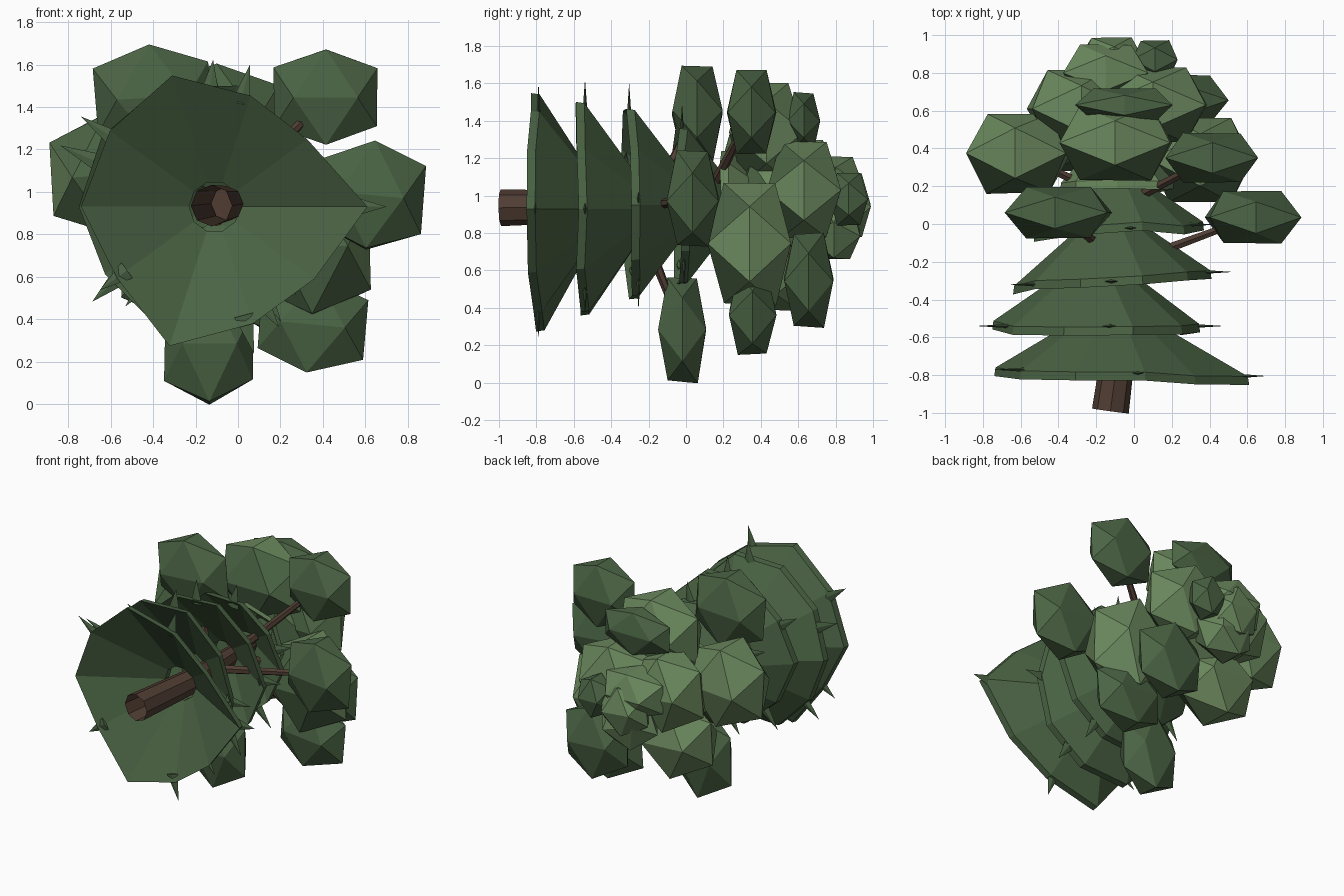
import bpy, bmesh, math, random
from mathutils import Vector, Matrix

if "Cube" in bpy.data.objects:
    bpy.data.objects.remove(bpy.data.objects["Cube"])

random.seed(4)


def material(name, color):
    m = bpy.data.materials.new(name)
    m.diffuse_color = (*color, 1)
    m.use_nodes = True
    m.node_tree.nodes["Principled BSDF"].inputs["Base Color"].default_value = m.diffuse_color
    return m


DARK = material("dark_green", (0.07, 0.127, 0.058))
LIGHT = material("light_green", (0.145, 0.245, 0.11))
BROWN = material("bark_brown", (0.08, 0.047, 0.033))


def finish(bm, name, *mats):
    bmesh.ops.recalc_face_normals(bm, faces=bm.faces)
    # faces turned toward the trunk base take the second material
    if len(mats) > 1:
        for f in bm.faces:
            f.normal_update()
            f.material_index = 1 if f.normal.y < -0.5 else 0
    me = bpy.data.meshes.new(name)
    bm.to_mesh(me)
    bm.free()
    for m in mats:
        me.materials.append(m)
    ob = bpy.data.objects.new(name, me)
    bpy.context.collection.objects.link(ob)
    return ob


def limb(name, a, b, r1, r2, sides, caps=True):
    """Tapered rod from a to b."""
    a, b = Vector(a), Vector(b)
    d = b - a
    bm = bmesh.new()
    rot = d.to_track_quat('Z', 'Y').to_matrix().to_4x4()
    bmesh.ops.create_cone(bm, cap_ends=caps, segments=sides, radius1=r1, radius2=r2,
                          depth=d.length, matrix=Matrix.Translation((a + b) / 2) @ rot)
    finish(bm, name, BROWN)


def skirt(name, center, y_top, outline, r_top, tilt=(0, 0), needles=(), mat=DARK):
    """Hollow cone layer with needles on its rim; outline holds rim radii from +x."""
    cx, y_rim, cz = center
    n = len(outline)
    bm = bmesh.new()
    jit = [random.uniform(-0.02, 0.02) for _ in range(n)]
    # outer neck, outer rim, lower lip, inner neck
    loops = []
    for kind in range(4):
        ring = []
        for i, r in enumerate(outline):
            a = 2 * math.pi * i / n
            rad = (r_top, r * 0.99, r, r_top)[kind]
            u, w = rad * math.cos(a), rad * math.sin(a)
            rim = y_rim + jit[i] + tilt[0] * u + tilt[1] * w
            y = (y_top, rim, rim - 0.045, y_top - 0.045)[kind]
            ring.append(bm.verts.new((cx + u, y, cz + w)))
        loops.append(ring)
    for k in range(4):
        p, q = loops[k], loops[(k + 1) % 4]
        for i in range(n):
            j = (i + 1) % n
            bm.faces.new((p[i], p[j], q[j], q[i]))
    finish(bm, name, mat)

    # thin needles pointing outward from the rim
    bm = bmesh.new()
    for deg, length in needles:
        a = math.radians(deg)
        f = deg / 360 * n
        i = int(f)
        r = outline[i % n] * (1 - f + i) + outline[(i + 1) % n] * (f - i) - 0.06
        out = Vector((math.cos(a), 0, math.sin(a)))
        side = Vector((-out.z, 0, out.x))
        c = Vector((cx, y_rim - 0.01 + r * (tilt[0] * out.x + tilt[1] * out.z), cz)) + out * r
        base = [bm.verts.new(c + v) for v in
                (side * 0.045, Vector((0, 0.012, 0)), side * -0.045, Vector((0, -0.012, 0)))]
        tip = bm.verts.new(c + out * (length + 0.06))
        bm.faces.new(base)
        for k in range(4):
            bm.faces.new((base[k], base[(k + 1) % 4], tip))
    finish(bm, name + "_needles", DARK)


PHI = (1 + 5 ** 0.5) / 2


def clump(name, center, size, mat, spin):
    """Faceted leaf ball: a stretched icosahedron; size holds its half extents."""
    bm = bmesh.new()
    for s in (-1 / PHI, 1 / PHI):
        for t in (-1, 1):
            for p in ((0, s, t), (s, t, 0), (t, 0, s)):
                v = Vector(p) * random.uniform(0.97, 1.03)
                v = Matrix.Rotation(math.radians(spin), 3, 'Y') @ v
                bm.verts.new(Vector(center) + Vector(v[i] * size[i] for i in range(3)))
    bmesh.ops.convex_hull(bm, input=bm.verts)
    if mat is LIGHT:
        finish(bm, name, LIGHT, DARK)
    else:
        finish(bm, name, mat)


# Trunk, slightly bent and open at the foot
limb("trunk_lower", (-0.125, -0.99, 0.935), (-0.045, -0.4, 0.945), 0.098, 0.082, 8, False)
limb("trunk_upper", (-0.045, -0.42, 0.945), (-0.09, 0.75, 0.95), 0.083, 0.03, 8)

# Cone layers
skirt("skirt_bottom", (-0.11, -0.775, 0.93), -0.46,
      [0.72, 0.54, 0.55, 0.65, 0.61, 0.63, 0.57, 0.69, 0.58, 0.58], 0.12, (-0.03, 0),
      ((0, 0.09), (76, 0.13), (146, 0.15), (216, 0.1), (285, 0.13)))
skirt("skirt_second", (-0.19, -0.53, 0.93), -0.2,
      [0.54, 0.55, 0.6, 0.59, 0.56, 0.56, 0.54, 0.6, 0.58, 0.55], 0.1, (0, 0),
      ((0, 0.13), (84, 0.1), (156, 0.15), (222, 0.12), (304, 0.12)))
skirt("skirt_third", (-0.12, -0.275, 0.95), 0.05,
      [0.53, 0.5, 0.54, 0.53, 0.5, 0.52, 0.5, 0.53, 0.51, 0.5], 0.09, (0.07, -0.04),
      ((4, 0.12), (90, 0.12), (148, 0.14), (230, 0.13), (300, 0.14)))
skirt("skirt_fourth", (-0.09, -0.015, 0.95), 0.27,
      [0.46, 0.44, 0.43, 0.45, 0.42, 0.44, 0.43, 0.45, 0.44, 0.42], 0.08, (0.06, 0),
      ((20, 0.1), (80, 0.12), (160, 0.12), (236, 0.12), (310, 0.14)))
skirt("skirt_top", (-0.09, 0.23, 0.95), 0.48,
      [0.3, 0.32, 0.29, 0.31, 0.3, 0.32, 0.29, 0.31], 0.07, mat=LIGHT)

# Leaf clumps: center, half extents, material, spin about the trunk direction
CLUMPS = [
    ("upper_left", (-0.40, 0.06, 1.445), (0.275, 0.135, 0.25), DARK, -4),
    ("upper_right", (0.415, 0.35, 1.445), (0.245, 0.13, 0.225), DARK, 0),
    ("far_right", (0.625, 0.035, 0.985), (0.245, 0.135, 0.255), DARK, 5),
    ("far_left", (-0.61, 0.375, 1.08), (0.27, 0.21, 0.28), LIGHT, -4),
    ("lowest", (-0.135, -0.02, 0.285), (0.21, 0.13, 0.28), DARK, 0),
    ("lower_right", (0.35, 0.355, 0.375), (0.25, 0.125, 0.225), DARK, 6),
    ("right_side", (0.35, 0.34, 0.745), (0.27, 0.225, 0.325), LIGHT, 0),
    ("lower_back", (0.25, 0.655, 0.55), (0.24, 0.13, 0.25), DARK, 3),
    ("back_right", (0.10, 0.63, 1.03), (0.28, 0.195, 0.255), LIGHT, 0),
    ("top_back", (-0.05, 0.63, 1.40), (0.26, 0.085, 0.15), DARK, 0),
    ("top_middle", (-0.10, 0.43, 1.34), (0.30, 0.195, 0.27), LIGHT, 0),
    ("back_left", (-0.30, 0.61, 1.04), (0.25, 0.2, 0.26), LIGHT, 5),
    ("lower_left", (-0.28, 0.48, 0.64), (0.27, 0.2, 0.25), LIGHT, 3),
    ("crown", (-0.12, 0.865, 0.95), (0.17, 0.12, 0.17), LIGHT, 5),
    ("crown_upper", (-0.15, 0.80, 1.05), (0.22, 0.15, 0.16), LIGHT, 0),
    ("crown_lower", (-0.10, 0.79, 0.82), (0.2, 0.14, 0.17), LIGHT, 20),
    ("crown_side", (0.11, 0.87, 0.98), (0.12, 0.1, 0.14), DARK, 0),
    ("crown_core", (-0.08, 0.5, 0.95), (0.26, 0.24, 0.26), LIGHT, 30),
]
for name, c, s, m, spin in CLUMPS:
    clump("leaves_" + name, c, s, m, spin)

# Branches out to the outer clumps
for name, c, s, m, spin in CLUMPS[:8]:
    limb("branch_" + name, (-0.08, c[1] - 0.26, 0.94), c, 0.032, 0.018, 6)
